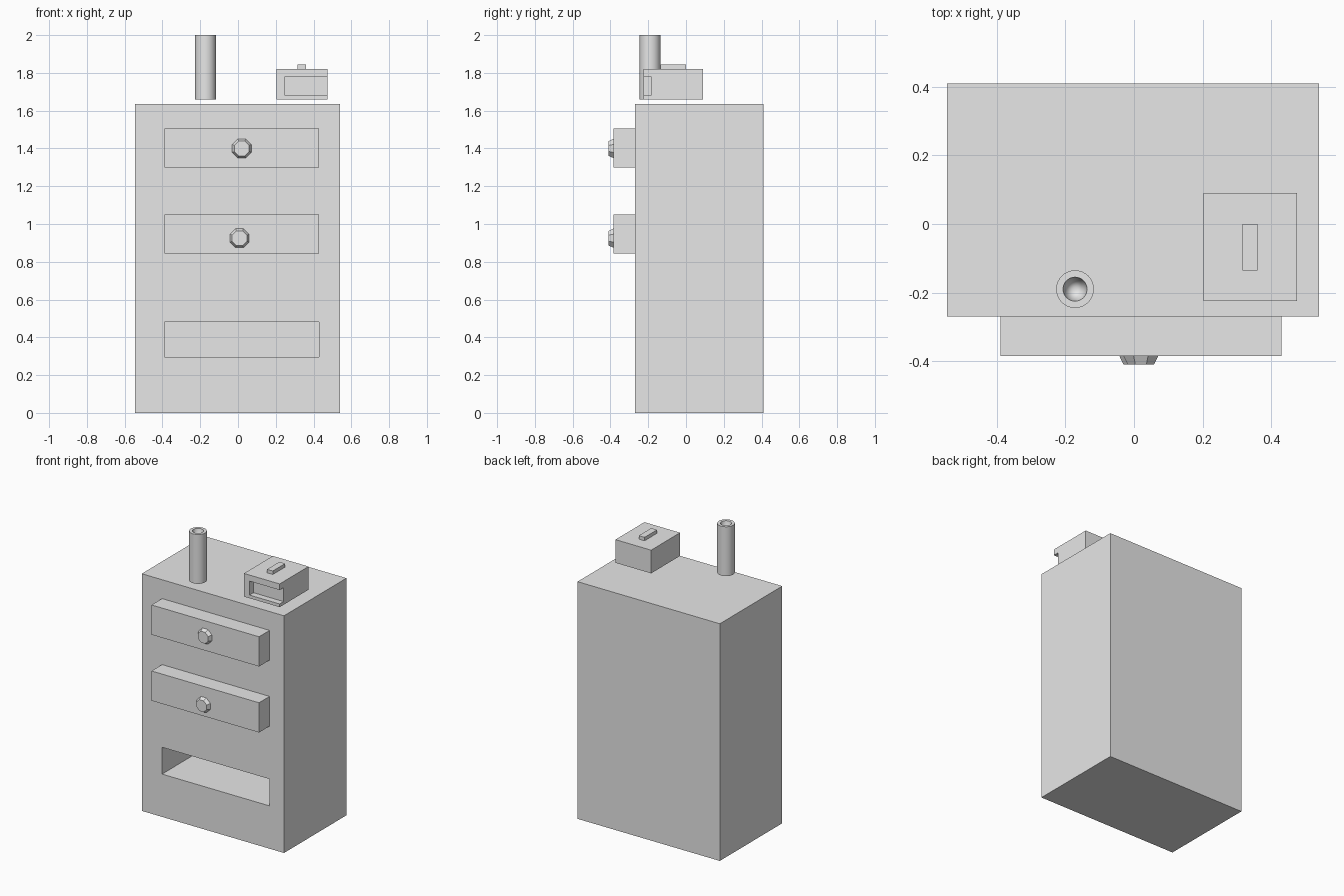
import bpy
import bmesh
from math import radians
from mathutils import Matrix

cube = bpy.data.objects.get("Cube")
if cube:
    bpy.data.objects.remove(cube, do_unlink=True)

# Single plain grey
GREY = (0.8, 0.8, 0.8, 1.0)
grey = bpy.data.materials.new("plain_grey")
grey.use_nodes = True
grey.diffuse_color = GREY
grey.node_tree.nodes["Principled BSDF"].inputs["Base Color"].default_value = GREY


def add_object(name, bm):
    mesh = bpy.data.meshes.new(name)
    bmesh.ops.recalc_face_normals(bm, faces=bm.faces)
    bm.to_mesh(mesh)
    bm.free()
    mesh.materials.append(grey)
    obj = bpy.data.objects.new(name, mesh)
    bpy.context.collection.objects.link(obj)
    return obj


def box(name, x, y, z):
    """Box from (min, max) ranges."""
    bm = bmesh.new()
    centre = [(a + b) / 2 for a, b in (x, y, z)]
    size = [b - a for a, b in (x, y, z)]
    matrix = Matrix.Translation(centre) @ Matrix.Diagonal((*size, 1))
    bmesh.ops.create_cube(bm, size=1, matrix=matrix)
    return add_object(name, bm)


def cut(obj, cutter):
    """Subtract the cutter and throw it away."""
    mod = obj.modifiers.new("cut", "BOOLEAN")
    mod.operation = "DIFFERENCE"
    mod.solver = "EXACT"
    mod.object = cutter
    bpy.context.view_layer.objects.active = obj
    bpy.ops.object.modifier_apply(modifier=mod.name)
    bpy.data.objects.remove(cutter, do_unlink=True)


def knob(name, x, z):
    """Tapered eight-sided knob pointing forward."""
    bm = bmesh.new()
    matrix = (Matrix.Translation((x, -0.397, z)) @ Matrix.Rotation(radians(90), 4, "X")
              @ Matrix.Rotation(radians(22.5), 4, "Z"))
    bmesh.ops.create_cone(bm, cap_ends=True, segments=8, radius1=0.055,
                          radius2=0.042, depth=0.025, matrix=matrix)
    return add_object(name, bm)


# Cabinet body with the empty drawer slot
DRAWER_X = (-0.39, 0.43)
body = box("cabinet_body", (-0.545, 0.54), (-0.27, 0.41), (0, 1.635))
cut(body, box("slot_cutter", DRAWER_X, (-0.4, 0.23), (0.295, 0.48)))

# Two pulled-out drawers with knobs
for label, bottom, top, knob_x, knob_z in (("upper", 1.30, 1.505, 0.02, 1.40),
                                           ("middle", 0.845, 1.05, 0.008, 0.925)):
    box(label + "_drawer", DRAWER_X, (-0.385, -0.27), (bottom, top))
    knob(label + "_knob", knob_x, knob_z)

# Small box on top, notched at the front corner, with a button
top_box = box("top_box", (0.203, 0.475), (-0.225, 0.09), (1.66, 1.82))
cut(top_box, box("notch_cutter", (0.245, 0.6), (-0.3, -0.182), (1.682, 1.778)))
box("top_button", (0.316, 0.36), (-0.135, 0), (1.82, 1.844))

# Upright tube with a tapering bore
bm = bmesh.new()
bmesh.ops.create_cone(bm, cap_ends=True, segments=32, radius1=0.055, radius2=0.055,
                      depth=0.34, matrix=Matrix.Translation((-0.172, -0.19, 1.83)))
cap = max(bm.faces, key=lambda f: f.calc_center_median().z)
bmesh.ops.inset_region(bm, faces=[cap], thickness=0.02)
centre = bmesh.ops.poke(bm, faces=[cap])["verts"][0]
centre.co.z -= 0.2
tube = add_object("upright_tube", bm)
bpy.ops.object.select_all(action="DESELECT")
tube.select_set(True)
bpy.context.view_layer.objects.active = tube
bpy.ops.object.shade_smooth_by_angle(angle=radians(30))
